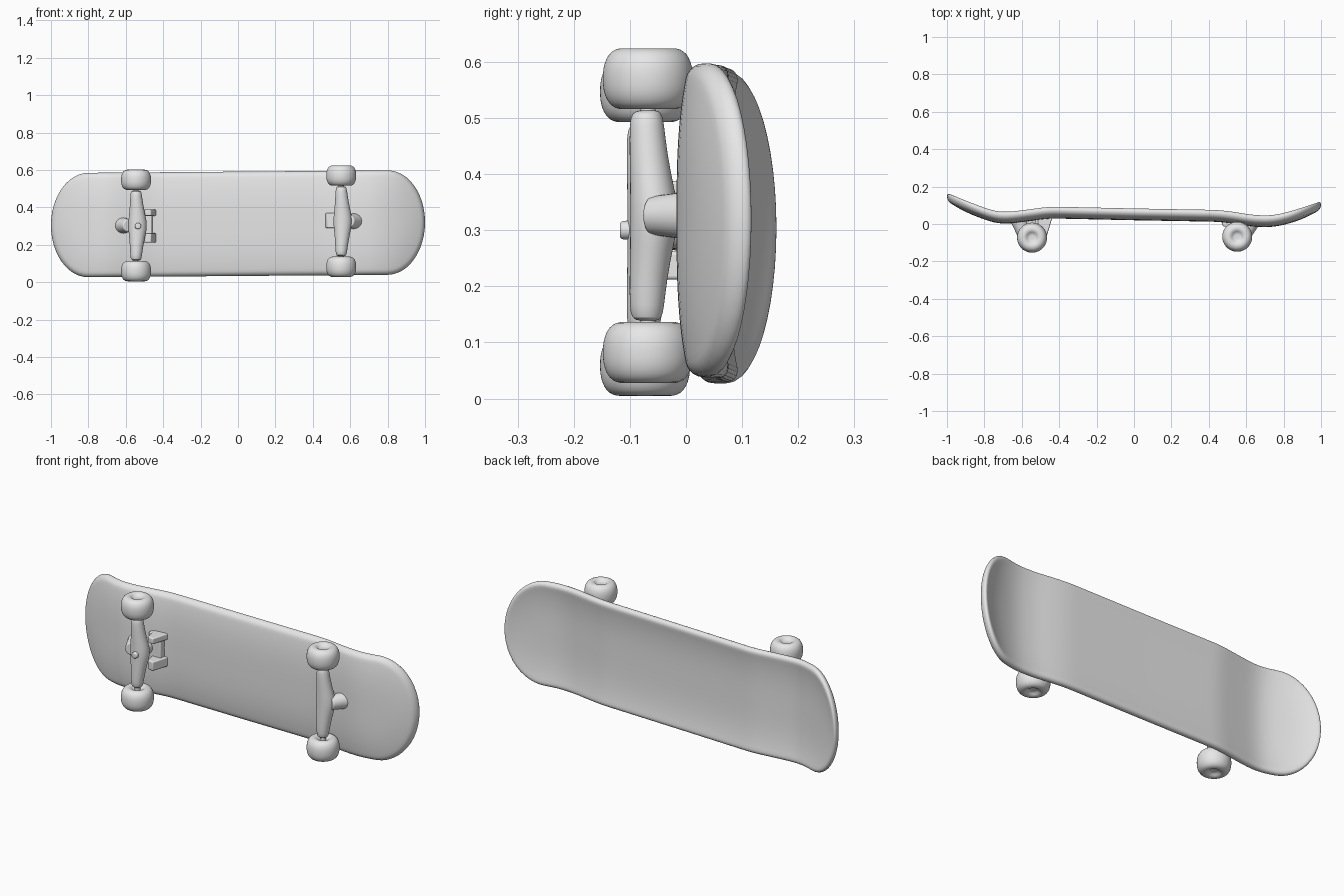
import bpy, bmesh, math
from mathutils import Vector

if "Cube" in bpy.data.objects:
    bpy.data.objects.remove(bpy.data.objects["Cube"], do_unlink=True)

grey = bpy.data.materials.new("plain_grey")
grey.use_nodes = True
grey.diffuse_color = (0.8, 0.8, 0.8, 1)
grey.node_tree.nodes["Principled BSDF"].inputs["Base Color"].default_value = (0.8, 0.8, 0.8, 1)


def finish(name, bm, subsurf=0, bevel=0.0):
    """Turn a bmesh into a smooth shaded grey object."""
    bmesh.ops.remove_doubles(bm, verts=bm.verts, dist=1e-5)
    bmesh.ops.recalc_face_normals(bm, faces=bm.faces)
    mesh = bpy.data.meshes.new(name)
    bm.to_mesh(mesh)
    bm.free()
    mesh.materials.append(grey)
    obj = bpy.data.objects.new(name, mesh)
    bpy.context.collection.objects.link(obj)
    if bevel:
        mod = obj.modifiers.new("Bevel", 'BEVEL')
        mod.width, mod.segments = bevel, 3
    if subsurf:
        mod = obj.modifiers.new("Subdivision", 'SUBSURF')
        mod.levels = mod.render_levels = subsurf
    bpy.ops.object.select_all(action='DESELECT')
    obj.select_set(True)
    bpy.context.view_layer.objects.active = obj
    bpy.ops.object.shade_smooth_by_angle(angle=math.radians(50))
    return obj


def loft(bm, rings, caps=True):
    """Join closed rings of points with quads."""
    loops = [[bm.verts.new(p) for p in ring] for ring in rings]
    n = len(loops[0])
    for a, b in zip(loops, loops[1:]):
        for i in range(n):
            j = (i + 1) % n
            bm.faces.new((a[i], a[j], b[j], b[i]))
    if caps:
        bm.faces.new(loops[0])
        bm.faces.new(loops[-1])


# Deck: kicked ends, shallow dish and a rounded rim
UNDERSIDE = [(-1.1, .145), (-1, .103), (-.87, .05), (-.75, .006), (-.68, 0), (-.56, .015),
             (-.45, .03), (0, .02), (.45, .012), (.55, 0), (.63, -.015), (.74, -.018),
             (.84, .005), (1, .058), (1.1, .09)]
THICK, DISH, STRAIGHT, HALF = 0.046, 0.022, 0.80, 0.279


def underside(x):
    for (x0, y0), (x1, y1) in zip(UNDERSIDE, UNDERSIDE[1:]):
        if x <= x1:
            return y0 + (y1 - y0) * (x - x0) / (x1 - x0)
    return UNDERSIDE[-1][1]


def deck_y(x):
    return sum(underside(x + d) for d in (-.04, -.02, 0, .02, .04)) / 5


def axis_z(x):
    return 0.312 + 0.008 * x


def make_deck():
    # each outline point is (core x, offset x, offset z)
    steps, fan = 64, 24
    outline = [(-STRAIGHT + 2 * STRAIGHT * i / steps, 0, HALF) for i in range(steps)]
    for side in (1, -1):
        if side == -1:
            outline += [(STRAIGHT - 2 * STRAIGHT * i / steps, 0, -HALF) for i in range(steps)]
        for i in range(fan):
            a = math.pi * i / fan
            outline.append((side * STRAIGHT, side * 0.2 * math.sin(a), side * HALF * math.cos(a)))
    # cross-section from the underside centre, around the rim, to the upper centre
    r = THICK / 2
    inner = [0, .12, .25, .38, .5, .62, .72, .8, .86]
    section = [(s, -r) for s in inner]
    for i in range(11):
        a = -math.pi / 2 + math.pi * i / 10
        section.append((1 - r * (1 - math.cos(a)) / 0.25, r * math.sin(a)))
    section += [(s, r) for s in reversed(inner)]
    rings = []
    for s, h in section:
        ring = []
        for core, dx, dz in outline:
            x = core + dx * s
            y = deck_y(x) + r + h + DISH * s ** 3
            ring.append((x, y, axis_z(x) + dz * s))
        rings.append(ring)
    bm = bmesh.new()
    loft(bm, rings, caps=False)
    finish("deck", bm)


def tube(name, stations, sides=16, subsurf=1):
    """Loft of ellipses across z: each station is (z, x, y, radius x, radius y)."""
    bm = bmesh.new()
    rings = []
    for z, x, y, rx, ry in stations:
        rings.append([(x + rx * math.cos(2 * math.pi * i / sides),
                       y + ry * math.sin(2 * math.pi * i / sides), z) for i in range(sides)])
    loft(bm, rings)
    return finish(name, bm, subsurf)


def post(name, start, end, r0, r1):
    """Tapered round post between two points."""
    a, b = Vector(start), Vector(end)
    bm = bmesh.new()
    bmesh.ops.create_cone(bm, cap_ends=True, segments=24, radius1=r0, radius2=r1, depth=(b - a).length)
    rot = (b - a).to_track_quat('Z', 'Y').to_matrix()
    bmesh.ops.rotate(bm, verts=bm.verts, matrix=rot)
    bmesh.ops.translate(bm, verts=bm.verts, vec=(a + b) / 2)
    return finish(name, bm, bevel=0.006)


def plate(name, outline, z0, z1):
    """Outline in x and y, extruded across z."""
    bm = bmesh.new()
    loft(bm, [[(x, y, z) for x, y in outline] for z in (z0, z1)])
    return finish(name, bm, bevel=0.006)


# Wheel profile: (radius, distance across), dished at the hub
WHEEL = [(.001, .040), (.018, .040), (.026, .045), (.036, .054), (.050, .055), (.064, .050),
         (.074, .038), (.080, .020), (.081, 0)]


def make_truck(side, x, y, z):
    inward = -1 if side == "left" else 1
    # wheels and axle
    for label, s in (("lower", -1), ("upper", 1)):
        profile = WHEEL + [(r, -d) for r, d in reversed(WHEEL[:-1])]
        tube(f"{side}_{label}_wheel",
             [(z + s * 0.244 + d, x, y, r, r) for r, d in profile], 32)
    tube(f"{side}_axle", [(z - .215, x, y, .014, .014), (z + .215, x, y, .014, .014)], 16, 0)
    # hanger, thickest at the middle and bulging toward the deck
    half = [(.188, 0, 0, .014, .014), (.184, 0, -.002, .027, .027), (.165, 0, -.002, .031, .031),
            (.11, .003, .001, .036, .034), (.055, .006, .007, .044, .039), (.02, .008, .011, .050, .043)]
    stations = [(z - d, x - inward * .0 + ox, y + oy, rx, ry) for d, ox, oy, rx, ry in half]
    stations += [(z + d, x + ox, y + oy, rx, ry) for d, ox, oy, rx, ry in reversed(half)]
    tube(f"{side}_hanger", stations, 20)
    # pivot post up to the deck and slanted kingpin
    post(f"{side}_pivot", (x, y + .02, z), (x, deck_y(x) + .02, z), .035, .04)
    kx = x - inward * .05
    post(f"{side}_bushing", (kx + inward * .012, y + .005, z), (kx - inward * .025, deck_y(kx) + .02, z),
         .034, .044)


make_deck()
make_truck("right", -0.545, -0.073, 0.303)
make_truck("left", 0.552, -0.068, 0.326)

# The two trucks' brackets toward the middle of the board
for label, z0, z1 in (("upper", .355, .388), ("lower", .212, .262)):
    plate(f"right_bracket_{label}", [(-.50, -.05), (-.465, -.06), (-.435, .04), (-.52, .04)], z0, z1)
plate("right_base_plate", [(-.53, 0), (-.46, 0), (-.455, .04), (-.53, .04)], .215, .385)
post("right_kingpin_nut", (-.535, -.118, .30), (-.535, -.06, .30), .016, .02)
plate("left_base_plate", [(.475, -.012), (.55, -.02), (.55, .03), (.46, .03)], .29, .37)
